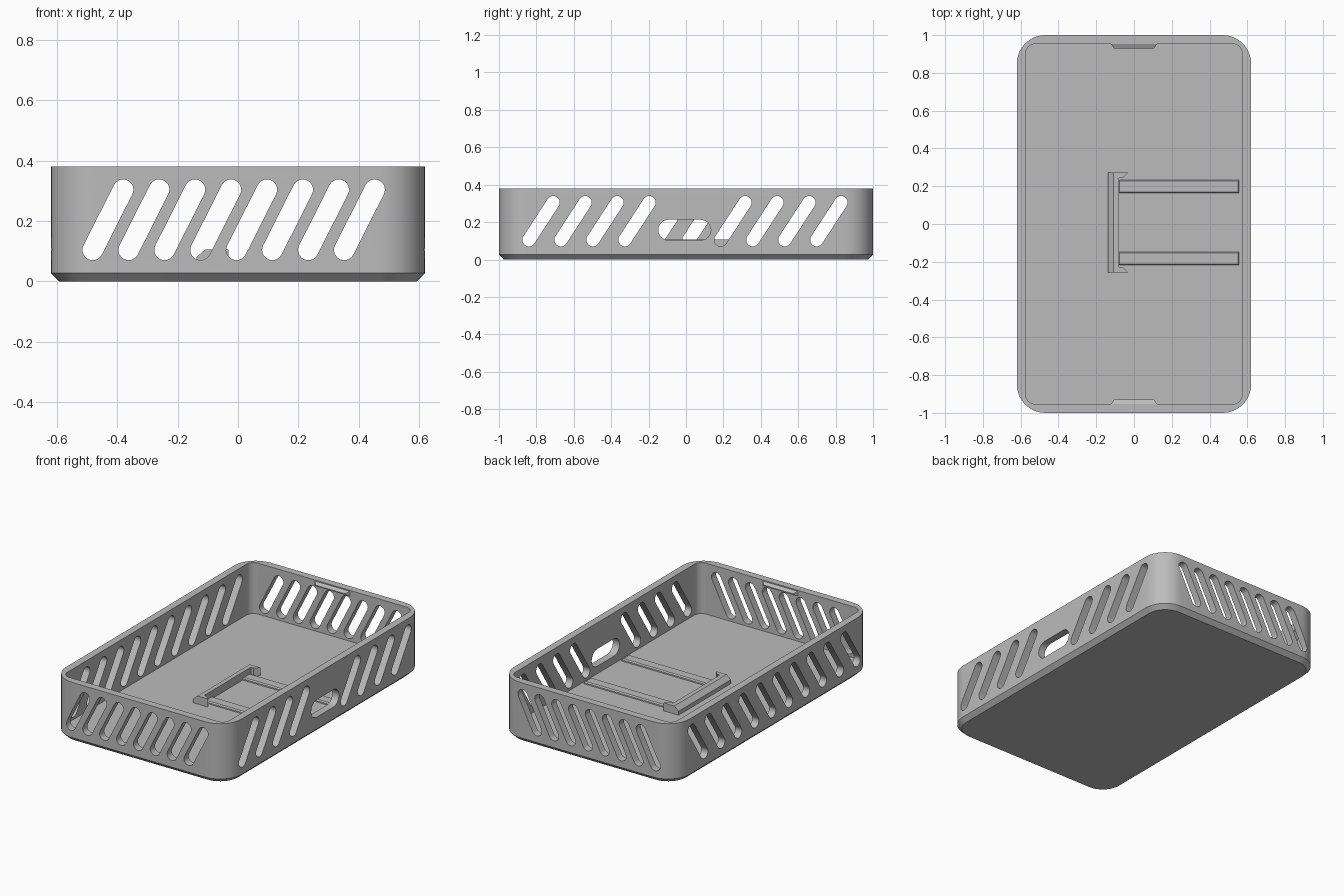
import bpy, bmesh
from math import pi, sin, cos, atan2
from mathutils import Vector

if "Cube" in bpy.data.objects:
    bpy.data.objects.remove(bpy.data.objects["Cube"], do_unlink=True)

FLOOR, TOP = 0.055, 0.38
HALF_X, HALF_Y = 0.62, 1.0
CLIP_Y = 0.008

grey = bpy.data.materials.new("plain grey")
grey.use_nodes = True
grey.diffuse_color = (0.5, 0.5, 0.5, 1)
grey.node_tree.nodes["Principled BSDF"].inputs["Base Color"].default_value = (0.5, 0.5, 0.5, 1)


def add_loft(bm, rings):
    """Skin a list of equal rings and cap both ends."""
    loops = [[bm.verts.new(p) for p in ring] for ring in rings]
    n = len(loops[0])
    for a, b in zip(loops, loops[1:]):
        for i in range(n):
            j = (i + 1) % n
            bm.faces.new((a[i], a[j], b[j], b[i]))
    bm.faces.new(loops[0][::-1])
    bm.faces.new(loops[-1])


def finish(bm, name):
    bmesh.ops.recalc_face_normals(bm, faces=bm.faces[:])
    mesh = bpy.data.meshes.new(name)
    bm.to_mesh(mesh)
    bm.free()
    mesh.materials.append(grey)
    obj = bpy.data.objects.new(name, mesh)
    bpy.context.collection.objects.link(obj)
    return obj


def rounded_rect(hx, hy, r, z, steps=10):
    pts = []
    for q, (sx, sy) in enumerate([(1, 1), (-1, 1), (-1, -1), (1, -1)]):
        for k in range(steps + 1):
            a = (q + k / steps) * pi / 2
            pts.append((sx * (hx - r) + r * cos(a), sy * (hy - r) + r * sin(a), z))
    return pts


def rect(x0, x1, y0, y1, z):
    return [(x0, y0, z), (x1, y0, z), (x1, y1, z), (x0, y1, z)]


def capsule(a, b, r, steps=12):
    """Outline of a round-ended slot from a to b."""
    t = atan2(b[1] - a[1], b[0] - a[0])
    pts = []
    for c, start in ((b, t - pi / 2), (a, t + pi / 2)):
        for k in range(steps + 1):
            ang = start + pi * k / steps
            pts.append((c[0] + r * cos(ang), c[1] + r * sin(ang)))
    return pts


# Tray: chamfered base, outer wall, rim, inner wall and floor in one loft
bm = bmesh.new()
add_loft(bm, [
    rounded_rect(HALF_X - 0.027, HALF_Y - 0.027, 0.125, 0),
    rounded_rect(HALF_X, HALF_Y, 0.15, 0.027),
    rounded_rect(HALF_X, HALF_Y, 0.15, TOP),
    rounded_rect(0.573, 0.953, 0.05, TOP),
    rounded_rect(0.573, 0.953, 0.05, FLOOR),
])
tray = finish(bm, "tray")

# Slanted vents in all four walls, and the long port in the +x wall
bm = bmesh.new()


def cut_end_wall(outline, side):
    add_loft(bm, [[(u, side * y, v) for u, v in outline] for y in (0.9, 1.1)])


def cut_side_wall(outline, side):
    add_loft(bm, [[(side * x, u, v) for u, v in outline] for x in (0.53, 0.7)])


for i in range(8):
    x = -0.482 + 0.1192 * i
    for side in (-1, 1):
        cut_end_wall(capsule((x, 0.104), (x + 0.101, 0.304), 0.034), side)
for i in range(10):
    y = -0.84 + 0.171 * i
    vent = capsule((y, 0.105), (y + 0.13, 0.305), 0.035)
    cut_side_wall(vent, -1)
    if i not in (4, 5):
        cut_side_wall(vent, 1)
cut_side_wall(capsule((-0.093, 0.158), (0.078, 0.158), 0.055), 1)
cutter = finish(bm, "vent_cutter")
cutter.hide_render = True

cut = tray.modifiers.new("vents", 'BOOLEAN')
cut.operation = 'DIFFERENCE'
cut.solver = 'EXACT'
cut.object = cutter
bpy.context.view_layer.objects.active = tray
tray.select_set(True)
bpy.ops.object.modifier_apply(modifier=cut.name)
bpy.data.objects.remove(cutter, do_unlink=True)
bpy.ops.object.shade_smooth_by_angle(angle=0.5)

# Snap ridges under the rim of both end walls
for side, name in ((-1, "front_snap_ridge"), (1, "back_snap_ridge")):
    bm = bmesh.new()
    rings = []
    for half, y, z0, z1 in ((0.128, 0.96, 0.341, 0.377), (0.105, 0.93, 0.355, 0.362)):
        rings.append([(-half, side * y, z0), (half, side * y, z0),
                      (half, side * y, z1), (-half, side * y, z1)])
    add_loft(bm, rings)
    finish(bm, name)

# Low chamfered rails on the floor
for side, name in ((-1, "front_rail"), (1, "back_rail")):
    y0, y1 = sorted((CLIP_Y + side * 0.155, CLIP_Y + side * 0.226))
    bm = bmesh.new()
    add_loft(bm, [
        rect(-0.083, 0.557, y0, y1, FLOOR - 0.01),
        rect(-0.083, 0.557, y0, y1, FLOOR + 0.008),
        rect(-0.076, 0.55, y0 + 0.007, y1 - 0.007, FLOOR + 0.015),
    ])
    finish(bm, name)

# Stop bar with a sloped outer face
bm = bmesh.new()
profile = [(-0.138, FLOOR - 0.01), (-0.138, 0.08), (-0.108, 0.106),
           (-0.08, 0.106), (-0.08, FLOOR - 0.01)]
add_loft(bm, [[(x, CLIP_Y + y, z) for x, z in profile] for y in (-0.264, 0.264)])
finish(bm, "stop_bar")

# Tapered hooks at both ends of the bar
hook = [(-0.1, 0.235), (-0.06, 0.235), (-0.032, 0.264), (-0.1, 0.264)]
for side, name in ((-1, "front_hook"), (1, "back_hook")):
    bm = bmesh.new()
    add_loft(bm, [[(x, CLIP_Y + side * y, z) for x, y in hook]
                  for z in (FLOOR - 0.01, 0.106)])
    finish(bm, name)
